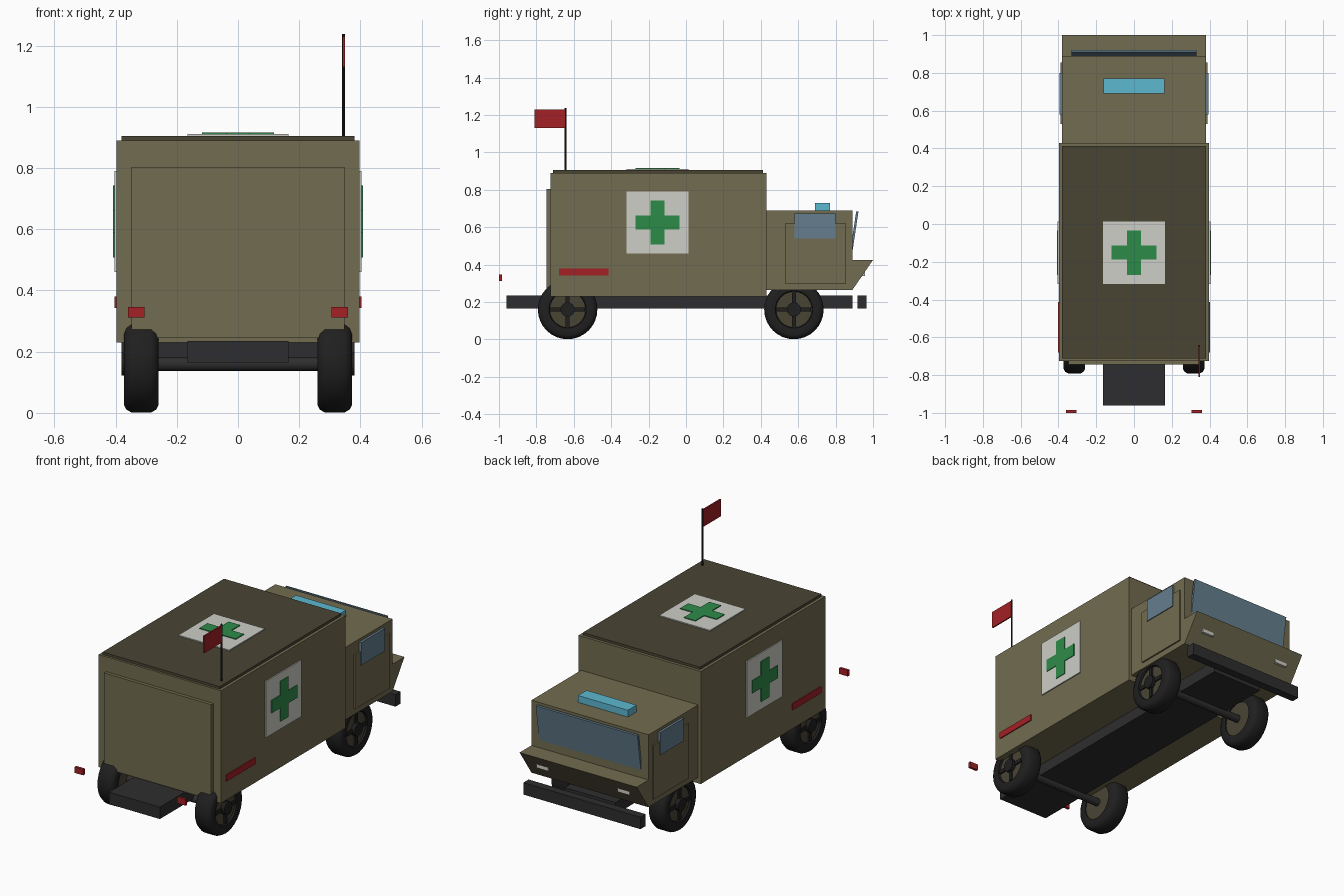
import bpy, bmesh, math
from mathutils import Matrix, Vector

cube = bpy.data.objects.get("Cube")
if cube:
    bpy.data.objects.remove(cube, do_unlink=True)


def make_material(name, rgb, rough=0.7):
    mat = bpy.data.materials.new(name)
    mat.use_nodes = True
    color = (*rgb, 1.0)
    mat.diffuse_color = color
    bsdf = mat.node_tree.nodes["Principled BSDF"]
    bsdf.inputs["Base Color"].default_value = color
    bsdf.inputs["Roughness"].default_value = rough
    return mat


OLIVE = make_material("olive paint", (0.17, 0.15, 0.08))
DARK_OLIVE = make_material("dark olive", (0.066, 0.058, 0.034))
WHITE = make_material("white", (0.62, 0.62, 0.58))
GREEN = make_material("green", (0.027, 0.26, 0.067))
RED = make_material("red", (0.37, 0.015, 0.019))
BLUE = make_material("beacon blue", (0.11, 0.48, 0.64))
GLASS = make_material("window glass", (0.13, 0.21, 0.27))
STEEL = make_material("chassis steel", (0.027, 0.027, 0.029))
RUBBER = make_material("tyre rubber", (0.014, 0.014, 0.014))


def add_object(name, bm, mat):
    bmesh.ops.recalc_face_normals(bm, faces=bm.faces)
    mesh = bpy.data.meshes.new(name)
    bm.to_mesh(mesh)
    bm.free()
    mesh.materials.append(mat)
    obj = bpy.data.objects.new(name, mesh)
    bpy.context.collection.objects.link(obj)
    return obj


def box(name, mat, x, y, z):
    """Box from (low, high) ranges on each axis."""
    bm = bmesh.new()
    bmesh.ops.create_cube(bm, size=1)
    for v in bm.verts:
        v.co = Vector([(a + b) / 2 + c * (b - a) for (a, b), c in zip((x, y, z), v.co)])
    return add_object(name, bm, mat)


def sided_box(name, mat, side, x, y, z):
    """Box on the left (side 1) or right (side -1)."""
    label = "left_" if side > 0 else "right_"
    return box(label + name, mat, sorted((side * x[0], side * x[1])), y, z)


def extrude(name, mat, outline, depth, matrix):
    """Flat outline in local xy, extruded along local z from 0 to depth."""
    bm = bmesh.new()
    face = bm.faces.new([bm.verts.new((u, v, 0)) for u, v in outline])
    top = bmesh.ops.extrude_face_region(bm, geom=[face])["geom"]
    bmesh.ops.translate(bm, vec=(0, 0, depth),
                        verts=[g for g in top if isinstance(g, bmesh.types.BMVert)])
    bm.transform(matrix)
    return add_object(name, bm, mat)


def cylinder(name, mat, radius, length, center, axis, sides=16):
    bm = bmesh.new()
    bmesh.ops.create_cone(bm, cap_ends=True, segments=sides, radius1=radius,
                          radius2=radius, depth=length)
    bm.transform(Matrix.Translation(center) @ Vector(axis).to_track_quat("Z", "Y").to_matrix().to_4x4())
    return smooth(add_object(name, bm, mat))


def smooth(obj):
    bpy.ops.object.select_all(action="DESELECT")
    obj.select_set(True)
    bpy.context.view_layer.objects.active = obj
    bpy.ops.object.shade_smooth_by_angle(angle=math.radians(35))
    return obj


def cross_outline(arm, half):
    quarter = [(half, -arm), (half, arm), (arm, arm)]
    points = []
    for i in range(4):
        c, s = (1, 0, -1, 0)[i], (0, 1, 0, -1)[i]
        points += [(c * x - s * y, s * x + c * y) for x, y in quarter]
    return points


# Body
box("cargo_body", OLIVE, (-0.397, 0.397), (-0.725, 0.43), (0.23, 0.89))
box("roof_panel", DARK_OLIVE, (-0.38, 0.38), (-0.712, 0.413), (0.885, 0.905))
box("rear_door", OLIVE, (-0.348, 0.348), (-0.745, -0.72), (0.245, 0.803))
box("cab", OLIVE, (-0.38, 0.38), (0.42, 0.89), (0.265, 0.69))

# Sloped nose, its profile running in y and z
YZ_TO_X = Matrix(((0, 0, 1, 0), (1, 0, 0, 0), (0, 1, 0, 0), (0, 0, 0, 1)))
extrude("nose", OLIVE, [(0.88, 0.265), (0.89, 0.265), (1.0, 0.425), (0.88, 0.425)],
        0.76, Matrix.Translation((-0.38, 0, 0)) @ YZ_TO_X)

# Windscreen leaning forward
extrude("windscreen", GLASS, [(0.875, 0.45), (0.887, 0.45), (0.922, 0.683), (0.91, 0.685)],
        0.66, Matrix.Translation((-0.33, 0, 0)) @ YZ_TO_X)
box("beacon_bar", BLUE, (-0.162, 0.162), (0.69, 0.77), (0.685, 0.73))

# Side fittings and lamps
PANEL_Y, PANEL_Z, PANEL_HALF = -0.152, 0.625, 0.165
panel_y = (PANEL_Y - PANEL_HALF, PANEL_Y + PANEL_HALF)
panel_z = (PANEL_Z - PANEL_HALF, PANEL_Z + PANEL_HALF)
cross = cross_outline(0.037, 0.118)
for side in (1, -1):
    label = "left" if side > 0 else "right"
    sided_box("cab_door", OLIVE, side, (0.37, 0.389), (0.53, 0.855), (0.3, 0.62))
    sided_box("side_window", GLASS, side, (0.37, 0.394), (0.58, 0.80), (0.54, 0.673))
    sided_box("side_marker", RED, side, (0.39, 0.403), (-0.68, -0.414), (0.342, 0.38))
    sided_box("side_panel", WHITE, side, (0.39, 0.404), panel_y, panel_z)
    extrude(label + "_side_cross", GREEN, cross, 0.005,
            Matrix.Translation((0.4035 if side > 0 else -0.4085, PANEL_Y, PANEL_Z)) @ YZ_TO_X)
    sided_box("tail_lamp", RED, side, (0.305, 0.36), (-1.0, -0.985), (0.311, 0.346))
    sided_box("headlamp", WHITE, side, (0.225, 0.302), (0.93, 0.956), (0.34, 0.36))

# Roof marking
box("roof_marking", WHITE, (-PANEL_HALF, PANEL_HALF), panel_y, (0.9, 0.911))
extrude("roof_cross", GREEN, cross, 0.006, Matrix.Translation((0, PANEL_Y, 0.91)))

# Chassis and bumper
box("chassis", STEEL, (-0.165, 0.165), (-0.96, 0.89), (0.165, 0.235))
box("bumper", STEEL, (-0.38, 0.38), (0.917, 0.965), (0.165, 0.235))

# Pole and flag
cylinder("flag_pole", RUBBER, 0.005, 0.34, (0.345, -0.645, 1.067), (0, 0, 1), 10)
box("flag", RED, (0.341, 0.349), (-0.81, -0.648), (1.13, 1.23))

# Wheels: lathed tyre, rim disc, spokes and hub
TYRE = [(0.1, 0.262), (0.135, 0.26), (0.15, 0.268), (0.159, 0.285),
        (0.159, 0.347), (0.15, 0.364), (0.135, 0.372), (0.1, 0.368), (0.095, 0.355)]
WHEEL_Z = 0.16


def tyre(name, side, y):
    bm = bmesh.new()
    verts = [bm.verts.new((side * x, 0, r)) for r, x in TYRE]
    edges = [bm.edges.new((verts[i], verts[(i + 1) % len(verts)])) for i in range(len(verts))]
    bmesh.ops.spin(bm, geom=verts + edges, cent=(0, 0, 0), axis=(1, 0, 0),
                   angle=math.tau, steps=32, use_duplicate=False)
    bmesh.ops.remove_doubles(bm, verts=bm.verts, dist=0.0001)
    bmesh.ops.translate(bm, verts=bm.verts, vec=(0, y, WHEEL_Z))
    smooth(add_object(name, bm, RUBBER))


for end, y in (("rear", -0.633), ("front", 0.577)):
    cylinder(end + "_axle", STEEL, 0.0225, 0.6, (0, y, WHEEL_Z), (1, 0, 0))
    for side in (1, -1):
        label = end + ("_left" if side > 0 else "_right")
        tyre(label + "_tyre", side, y)
        cylinder(label + "_rim", DARK_OLIVE, 0.099, 0.09, (side * 0.312, y, WHEEL_Z), (1, 0, 0), 32)
        cylinder(label + "_hub", RUBBER, 0.038, 0.06, (side * 0.35, y, WHEEL_Z), (1, 0, 0))
        extrude(label + "_spokes", RUBBER, cross_outline(0.011, 0.092), 0.012,
                Matrix.Translation((side * 0.36 - 0.006, y, WHEEL_Z)) @ YZ_TO_X)
